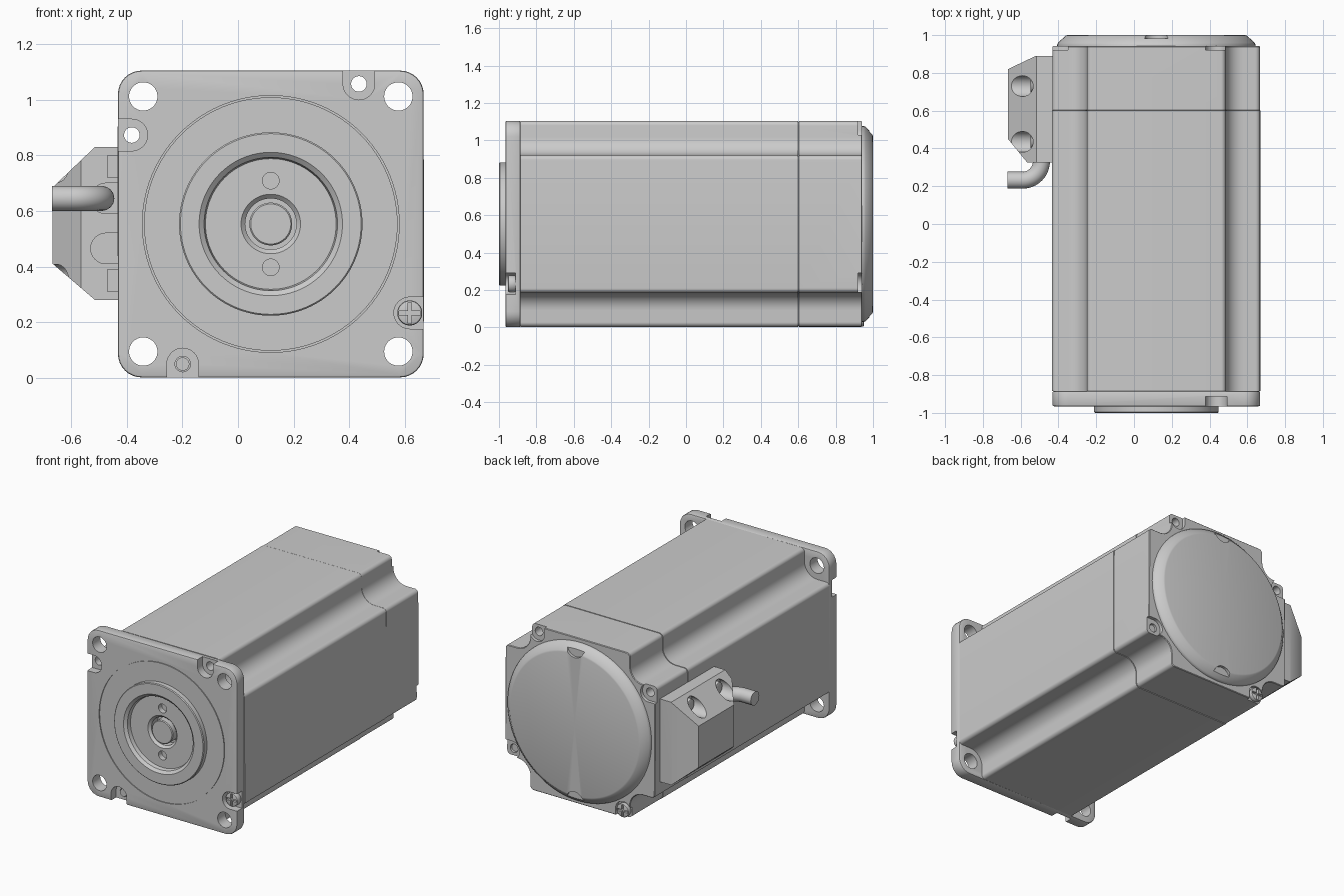
import bpy, bmesh, math
from mathutils import Vector

if "Cube" in bpy.data.objects:
    bpy.data.objects.remove(bpy.data.objects["Cube"])

CX, CZ = 0.118, 0.553          # motor axis
cutters = []


def make(name, bm, cutter=False):
    bmesh.ops.remove_doubles(bm, verts=bm.verts, dist=1e-5)
    bmesh.ops.recalc_face_normals(bm, faces=bm.faces)
    me = bpy.data.meshes.new(name)
    bm.to_mesh(me)
    bm.free()
    ob = bpy.data.objects.new(name, me)
    bpy.context.collection.objects.link(ob)
    if cutter:
        ob.hide_render = True
        cutters.append(ob)
    return ob


def prism(name, pts, a, b, axis='y', cutter=False):
    """Extrude a 2D outline along an axis from a to b."""
    place = {'y': lambda p, h: (p[0], h, p[1]),
             'z': lambda p, h: (p[0], p[1], h),
             'x': lambda p, h: (h, p[0], p[1])}[axis]
    bm = bmesh.new()
    lo = [bm.verts.new(place(p, a)) for p in pts]
    hi = [bm.verts.new(place(p, b)) for p in pts]
    bm.faces.new(lo)
    bm.faces.new(hi)
    for i in range(len(pts)):
        j = (i + 1) % len(pts)
        bm.faces.new((lo[i], lo[j], hi[j], hi[i]))
    return make(name, bm, cutter)


def circle(x, z, r, n=40):
    return [(x + r * math.cos(2 * math.pi * i / n), z + r * math.sin(2 * math.pi * i / n)) for i in range(n)]


def rect(x0, x1, z0, z1):
    return [(x0, z0), (x1, z0), (x1, z1), (x0, z1)]


def lathe(name, prof, cutter=False):
    """Closed (radius, y) profile spun about the motor axis."""
    bm = bmesh.new()
    vs = [bm.verts.new((CX + r, y, CZ)) for r, y in prof]
    es = [bm.edges.new((vs[i], vs[(i + 1) % len(vs)])) for i in range(len(vs))
          if prof[i][0] + prof[(i + 1) % len(vs)][0] > 0]
    bmesh.ops.spin(bm, geom=vs + es, cent=(CX, 0, CZ), axis=(0, 1, 0), angle=2 * math.pi, steps=96)
    return make(name, bm, cutter)


def rounded(corners, n=8):
    """Fillet each (x, z, radius) corner and move to the motor axis."""
    out = []
    for i, (x, z, r) in enumerate(corners):
        p = Vector((x, z))
        u = (Vector(corners[i - 1][:2]) - p).normalized()
        v = (Vector(corners[(i + 1) % len(corners)][:2]) - p).normalized()
        c = p + (u + v) * r                       # right-angle corners only
        for k in range(n + 1):
            t = k / n * math.pi / 2
            q = c - v * r * math.cos(t) - u * r * math.sin(t)
            out.append((q.x + CX, q.y + CZ))
    return out


def apply_mod(ob, mod):
    bpy.context.view_layer.objects.active = ob
    bpy.ops.object.modifier_apply(modifier=mod.name)


def cut(ob, tools, op='DIFFERENCE'):
    for t in tools:
        m = ob.modifiers.new('cut', 'BOOLEAN')
        m.operation, m.solver, m.object = op, 'EXACT', t
        apply_mod(ob, m)


def bevel(ob, w, seg=2):
    m = ob.modifiers.new('bevel', 'BEVEL')
    m.width, m.segments, m.limit_method, m.angle_limit = w, seg, 'ANGLE', math.radians(50)
    apply_mod(ob, m)


# Main solids: square flange, notched body and rear housing
flange = prism('front_flange', rounded([(s * 0.55, t * 0.552, 0.085) for s, t in
               ((1, 1), (-1, 1), (-1, -1), (1, -1))]), -0.965, -0.885)
bevel(flange, 0.008)
quad = [(0.55, 0.368, 0.025), (0.368, 0.368, 0.095), (0.368, 0.552, 0.025)]


def notched(s):
    pts = []
    for k in range(4):
        co, si = round(math.cos(k * math.pi / 2)), round(math.sin(k * math.pi / 2))
        pts += [(s * (x * co - z * si), s * (x * si + z * co), r) for x, z, r in quad]
    return rounded(pts)


body = prism('motor_body', notched(1), -0.885, 0.6)
rear = prism('rear_housing', notched(0.997), 0.6, 0.942)
bevel(rear, 0.004, 1)

# Tie screw holes with edge pockets at both ends
ties = [(0.317, 0.504), (-0.5, 0.32), (-0.317, -0.504), (0.5, -0.32)]
holes, front_pockets, rear_pockets = [], [], []
for x, z in ties:
    ang = math.atan2(z, x)
    out = round(ang / (math.pi / 2)) * math.pi / 2     # direction to the nearest edge
    d, s = Vector((math.cos(out), math.sin(out))), Vector((-math.sin(out), math.cos(out)))
    c = Vector((CX + x, CZ + z))
    r = 0.057
    u = [c + s * r * math.cos(t * math.pi / 16) - d * r * math.sin(t * math.pi / 16) for t in range(17)]
    u += [c - s * r + d * 0.15, c + s * r + d * 0.15]
    u = [tuple(p) for p in u]
    holes.append(prism('tie_hole', circle(c.x, c.y, 0.028, 28), -1.1, 1.1, cutter=True))
    front_pockets.append(prism('pocket', u, -1.1, -0.912, cutter=True))
    rear_pockets.append(prism('pocket', u, 0.92, 1.1, cutter=True))
mounts = [prism('mount_hole', circle(CX + s * 0.459, CZ + t * 0.459, 0.051), -1.1, -0.8, cutter=True)
          for s in (1, -1) for t in (1, -1)]
groove = lathe('groove', [(0.456, -1.0), (0.462, -1.0), (0.462, -0.959), (0.456, -0.959)], True)
bore = prism('bore', circle(CX, CZ, 0.3, 96), -1.1, -0.8, cutter=True)
cut(flange, front_pockets + mounts + holes + [groove, bore])
cut(body, holes)
cut(rear, rear_pockets + holes)

# Pilot boss with dished face, and the shaft end
boss = lathe('pilot_boss', [(0, -0.89), (0.092, -0.89), (0.092, -0.945), (0.107, -0.96), (0.235, -0.96),
                            (0.24, -0.985), (0.258, -1.0), (0.325, -1.0), (0.33, -0.995),
                            (0.33, -0.96), (0.302, -0.96), (0.302, -0.886), (0, -0.886)])
cut(boss, [prism('face_hole', circle(CX, CZ + s * 0.156, 0.03, 32), -1.1, -0.925, cutter=True) for s in (1, -1)])
lathe('shaft_end', [(0, -0.965), (0.072, -0.965), (0.077, -0.96), (0.077, -0.888), (0, -0.888)])

# Round rear cover with two scoops in its sloped rim
cover = lathe('rear_cover', [(0, 1.0), (0.47, 1.0), (0.48, 0.997), (0.52, 0.96), (0.525, 0.95), (0.525, 0.935), (0, 0.935)])
cut(cover, [prism('scoop', circle(CX, CZ + s * 0.51, 0.065), 0.982, 1.1, cutter=True) for s in (1, -1)])


# Cross-head tie screws: one from the front, one from the rear, tips at the other end
def cross_screw(name, x, z, y0, y1):
    x, z = CX + x, CZ + z
    head = prism(name, circle(x, z, 0.045), min(y0, y1), max(y0, y1))
    bevel(head, 0.008)
    e = y1 + (0.02 if y1 > y0 else -0.02)
    f = y1 + (-0.015 if y1 > y0 else 0.015)
    cut(head, [prism('slot', rect(x - w, x + w, z - h, z + h), e, f, cutter=True)
               for w, h in ((0.038, 0.007), (0.007, 0.038))])


cross_screw('front_tie_screw', *ties[3], -0.91, -0.952)
cross_screw('rear_tie_screw', *ties[2], 0.92, 0.952)
prism('front_screw_tip', circle(CX + ties[2][0], CZ + ties[2][1], 0.024, 28), -0.92, -0.8)
prism('rear_screw_tip', circle(CX + ties[3][0], CZ + ties[3][1], 0.024, 28), 0.8, 0.91)

# Side connector housing: intersection of its front and top outlines
conn = prism('connector_housing', [(-0.425, 0.28), (-0.515, 0.28), (-0.667, 0.41), (-0.667, 0.685),
                                   (-0.515, 0.83), (-0.425, 0.83)], 0.2, 1.0)
plan = prism('plan', [(-0.425, 0.325), (-0.565, 0.325), (-0.667, 0.45), (-0.667, 0.82),
                      (-0.52, 0.89), (-0.425, 0.89)], 0.1, 1.0, 'z', True)
cut(conn, [plan], 'INTERSECT')
tools = []
for y in (0.73, 0.435):
    for z in (0.757, 0.353):
        tools.append(prism('screw_pocket', circle(y, z, 0.055), -0.8, -0.52, 'x', True))
        bevel(prism('connector_screw', circle(y, z, 0.04, 28), -0.548, -0.515, 'x'), 0.01)
for z in (0.465, 0.645):
    slot = [(-0.475 - 0.055 * math.sin(t * math.pi / 16), z + 0.055 * math.cos(t * math.pi / 16)) for t in range(17)]
    tools.append(prism('cable_slot', slot + [(-0.432, z - 0.055), (-0.432, z + 0.055)], 0.2, 0.355, cutter=True))
for z in (0.76, 0.35):
    tools.append(prism('clip_notch', rect(-0.47, -0.432, z - 0.04, z + 0.04), 0.2, 0.345, cutter=True))
cut(conn, tools)

# Cable with a quarter bend
path = [(-0.49, 0.42)] + [(-0.59 + 0.1 * math.cos(a * math.pi / 24), 0.332 - 0.1 * math.sin(a * math.pi / 24))
                          for a in range(13)] + [(-0.669, 0.232)]
cu = bpy.data.curves.new('cable', 'CURVE')
cu.dimensions, cu.bevel_depth, cu.bevel_resolution, cu.use_fill_caps = '3D', 0.045, 6, True
sp = cu.splines.new('POLY')
sp.points.add(len(path) - 1)
for p, (x, y) in zip(sp.points, path):
    p.co = (x, y, 0.645, 1)
cable = bpy.data.objects.new('cable', cu)
bpy.context.collection.objects.link(cable)
bpy.context.view_layer.objects.active = cable
cable.select_set(True)
bpy.ops.object.convert(target='MESH')

# Remove cutters and smooth curved faces
for c in cutters:
    bpy.data.objects.remove(c)
bpy.ops.object.select_all(action='SELECT')
bpy.ops.object.shade_smooth_by_angle(angle=math.radians(30))
